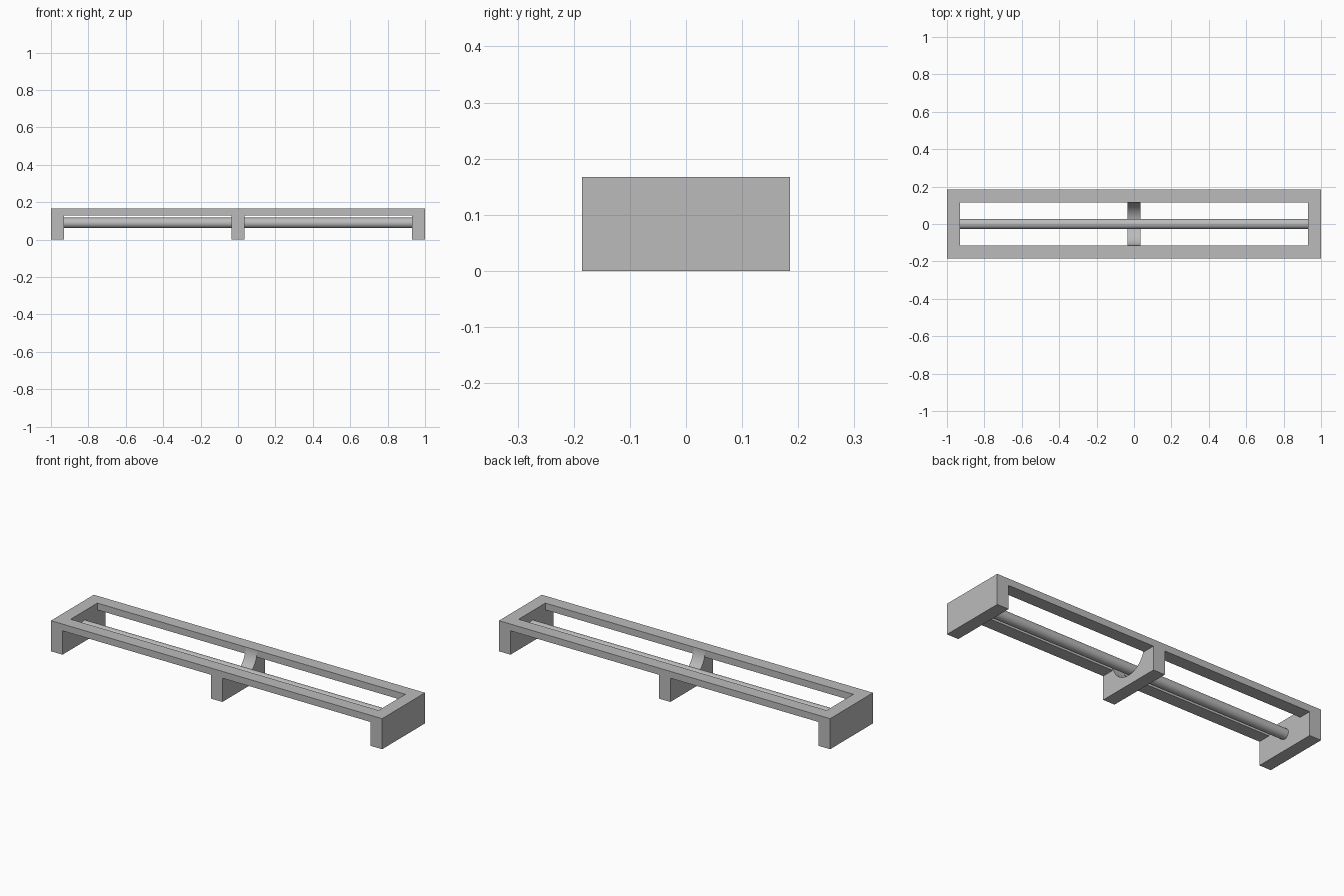
import bpy, bmesh, math
from mathutils import Vector

cube = bpy.data.objects.get("Cube")
if cube:
    bpy.data.objects.remove(cube, do_unlink=True)

# Overall sizes
HALF_LEN, HALF_WID, HEIGHT = 1.0, 0.185, 0.167
WALL = 0.07                      # width of rails and end blocks
RAIL_Z = 0.13                    # underside of the rails
INNER_X, INNER_Y = HALF_LEN - WALL, HALF_WID - WALL
ROD_R, ROD_Z = 0.028, 0.089

grey = bpy.data.materials.new("plain grey")
grey.use_nodes = True
grey.diffuse_color = (0.5, 0.5, 0.5, 1)
grey.node_tree.nodes["Principled BSDF"].inputs["Base Color"].default_value = (0.5, 0.5, 0.5, 1)


def prism(name, profile, x0, x1, smooth=False):
    """Extrude a closed (y, z) profile along x from x0 to x1."""
    bm = bmesh.new()
    face = bm.faces.new([bm.verts.new((x0, y, z)) for y, z in profile])
    result = bmesh.ops.extrude_face_region(bm, geom=[face])
    moved = [v for v in result["geom"] if isinstance(v, bmesh.types.BMVert)]
    bmesh.ops.translate(bm, verts=moved, vec=Vector((x1 - x0, 0, 0)))
    bmesh.ops.recalc_face_normals(bm, faces=bm.faces)
    mesh = bpy.data.meshes.new(name)
    bm.to_mesh(mesh)
    bm.free()
    mesh.materials.append(grey)
    obj = bpy.data.objects.new(name, mesh)
    bpy.context.collection.objects.link(obj)
    if smooth:
        bpy.ops.object.select_all(action="DESELECT")
        obj.select_set(True)
        bpy.context.view_layer.objects.active = obj
        bpy.ops.object.shade_smooth_by_angle(angle=math.radians(30))
    return obj


def rect(y0, y1, z0, z1):
    return [(y0, z0), (y1, z0), (y1, z1), (y0, z1)]


def arc(radius, z, start, end, steps):
    angles = [start + (end - start) * i / steps for i in range(steps + 1)]
    return [(radius * math.cos(a), z + radius * math.sin(a)) for a in angles]


# Solid end blocks standing on the ground
prism("left_end_block", rect(-HALF_WID, HALF_WID, 0, HEIGHT), INNER_X, HALF_LEN)
prism("right_end_block", rect(-HALF_WID, HALF_WID, 0, HEIGHT), -HALF_LEN, -INNER_X)

# Long rails joining the blocks
prism("front_rail", rect(-HALF_WID, -INNER_Y, RAIL_Z, HEIGHT), -INNER_X, INNER_X)
prism("back_rail", rect(INNER_Y, HALF_WID, RAIL_Z, HEIGHT), -INNER_X, INNER_X)

# Middle support with a round scoop, tucked under the rails
scoop = arc(INNER_Y, HEIGHT, 0, -math.pi, 32)
support = [(-HALF_WID, RAIL_Z), (-HALF_WID, 0), (HALF_WID, 0), (HALF_WID, RAIL_Z),
           (INNER_Y, RAIL_Z)] + scoop + [(-INNER_Y, RAIL_Z)]
prism("middle_support", support, -WALL / 2, WALL / 2, smooth=True)

# Round rod between the end blocks
circle = arc(ROD_R, ROD_Z, 0, 2 * math.pi, 40)[:-1]
prism("rod", circle, -INNER_X, INNER_X, smooth=True)
